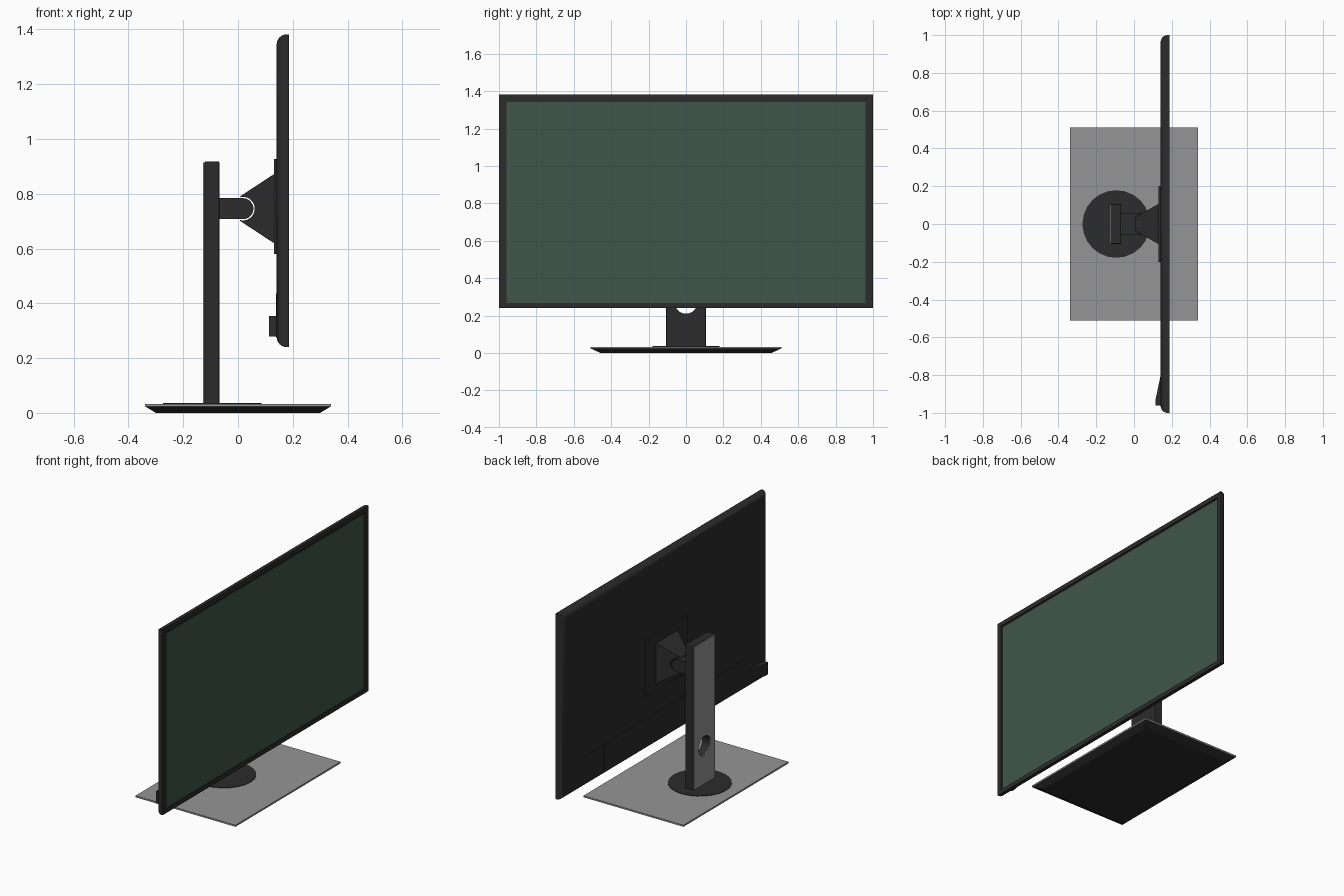
import bpy, bmesh, math
from mathutils import Matrix, Vector

if "Cube" in bpy.data.objects:
    bpy.data.objects.remove(bpy.data.objects["Cube"])


def material(name, rgb):
    m = bpy.data.materials.new(name)
    m.diffuse_color = (*rgb, 1)
    m.use_nodes = True
    m.node_tree.nodes["Principled BSDF"].inputs["Base Color"].default_value = m.diffuse_color
    return m


DARK = material("dark_plastic", (0.025, 0.025, 0.025))
GREY = material("grey_metal", (0.30, 0.30, 0.30))
GLASS = material("screen_green", (0.051, 0.093, 0.067))


def finish(name, bm, mat, smooth=False):
    bmesh.ops.recalc_face_normals(bm, faces=bm.faces)
    me = bpy.data.meshes.new(name)
    bm.to_mesh(me)
    bm.free()
    ob = bpy.data.objects.new(name, me)
    bpy.context.collection.objects.link(ob)
    me.materials.append(mat)
    if smooth:
        bpy.ops.object.select_all(action='DESELECT')
        ob.select_set(True)
        bpy.context.view_layer.objects.active = ob
        bpy.ops.object.shade_smooth_by_angle(angle=math.radians(35))
    return ob


def box_bm(lo, hi):
    bm = bmesh.new()
    lo, hi = Vector(lo), Vector(hi)
    bmesh.ops.create_cube(bm, size=1, matrix=Matrix.Translation((lo + hi) / 2) @ Matrix.Diagonal((*(hi - lo), 1)))
    return bm


def box(name, lo, hi, mat, bevel=0):
    bm = box_bm(lo, hi)
    if bevel:
        bmesh.ops.bevel(bm, geom=bm.edges[:], offset=bevel, segments=2, profile=0.5, affect='EDGES')
    return finish(name, bm, mat)


def loft(name, loop_a, loop_b, mat, smooth=False):
    """Closed solid between two matching loops of points."""
    bm = bmesh.new()
    a = [bm.verts.new(p) for p in loop_a]
    b = [bm.verts.new(p) for p in loop_b]
    n = len(a)
    bm.faces.new(a)
    bm.faces.new(b[::-1])
    for i in range(n):
        j = (i + 1) % n
        bm.faces.new((a[i], a[j], b[j], b[i]))
    return finish(name, bm, mat, smooth)


def cylinder(name, centre, r, depth, axis, sides, mat):
    bm = bmesh.new()
    rot = {'x': Matrix.Rotation(math.pi / 2, 4, 'Y'),
           'y': Matrix.Rotation(math.pi / 2, 4, 'X'),
           'z': Matrix()}[axis]
    bmesh.ops.create_cone(bm, cap_ends=True, segments=sides, radius1=r, radius2=r, depth=depth,
                          matrix=Matrix.Translation(centre) @ rot)
    return finish(name, bm, mat, True)


def cut(targets, cutter):
    for ob in targets:
        mod = ob.modifiers.new("cut", 'BOOLEAN')
        mod.object = cutter
        mod.operation = 'DIFFERENCE'
        mod.solver = 'EXACT'
        bpy.context.view_layer.objects.active = ob
        bpy.ops.object.modifier_apply(modifier=mod.name)
    bpy.data.objects.remove(cutter)


def rect_z(hx, hy, z):
    return [(-hx, -hy, z), (hx, -hy, z), (hx, hy, z), (-hx, hy, z)]


def rect_x(x, hy, z0, z1):
    return [(x, -hy, z0), (x, hy, z0), (x, hy, z1), (x, -hy, z1)]


# Foot: grey plate over a tapered dark underside, with a round turntable
loft("base_underside", rect_z(0.30, 0.457, 0), rect_z(0.338, 0.508, 0.023), DARK)
box("base_plate", (-0.34, -0.511, 0.023), (0.34, 0.511, 0.033), GREY)
cylinder("turntable_disc", (-0.094, 0, 0.032), 0.179, 0.008, 'z', 24, DARK)

# Column with grey rear cover and cable hole
column = box("stand_column", (-0.122, -0.106, 0.03), (-0.068, 0.106, 0.918), DARK, 0.005)
cover = box("column_rear_cover", (-0.127, -0.102, 0.036), (-0.119, 0.102, 0.914), GREY)
cut([column, cover], cylinder("cable_hole", (-0.1, 0, 0.27), 0.06, 0.3, 'x', 32, DARK))

# Hinge arm with a rounded end
HZ, R = 0.7455, 0.0385
profile = [(-0.07, HZ - R)]
for i in range(13):
    t = math.radians(-90 + 15 * i)
    profile.append((0.018 + R * math.cos(t), HZ + R * math.sin(t)))
profile.append((-0.07, HZ + R))
loft("hinge_arm", [(x, -0.058, z) for x, z in profile], [(x, 0.058, z) for x, z in profile], DARK, True)

# Tapered mount with a socket for the hinge
mount = loft("tapered_mount", rect_x(0.008, 0.038, HZ - 0.045, HZ + 0.045),
             rect_x(0.132, 0.107, 0.619, 0.872), DARK)
cut([mount], cylinder("hinge_socket", (0.018, 0, HZ), 0.043, 0.4, 'y', 32, DARK))
box("mount_plate", (0.131, -0.2, 0.58), (0.145, 0.2, 0.926), DARK)

# Monitor housing: rounded rear edges, recessed front
X0, X1, Z0, Z1 = 0.141, 0.187, 0.24, 1.382
bm = box_bm((X0, -1, Z0), (X1, 1, Z1))
rear = [e for e in bm.edges if all(v.co.x < X0 + 0.001 for v in e.verts)]
bmesh.ops.bevel(bm, geom=rear, offset=0.037, segments=6, profile=0.5, affect='EDGES')
front = max(bm.faces, key=lambda f: f.calc_center_median().x)
bmesh.ops.inset_region(bm, faces=[front], thickness=0.04)
for v in front.verts:
    if v.co.z < 0.5:
        v.co.z = 0.267
inner = bmesh.ops.extrude_face_region(bm, geom=[front])['geom']
for v in inner:
    if isinstance(v, bmesh.types.BMVert):
        v.co.x -= 0.008
if front.is_valid:
    bmesh.ops.delete(bm, geom=[front], context='FACES_ONLY')
finish("monitor_housing", bm, DARK, True)
box("screen", (X1 - 0.012, -0.96, 0.267), (X1 - 0.006, 0.96, 1.342), GLASS)

# Rear details: lower port cover, seam strip and wedge-shaped control pod
box("port_cover", (X0 - 0.002, -0.6, 0.275), (X0 + 0.004, 0.6, 0.43), DARK)
box("rear_seam", (X0 - 0.002, -0.74, 0.43), (X0 + 0.004, 0.74, 0.436), DARK)
wedge = [(0.15, -0.8), (X0, -0.8), (0.114, -0.93), (0.113, -0.96), (0.15, -0.96)]
loft("control_pod", [(x, y, 0.279) for x, y in wedge], [(x, y, 0.353) for x, y in wedge], DARK)
